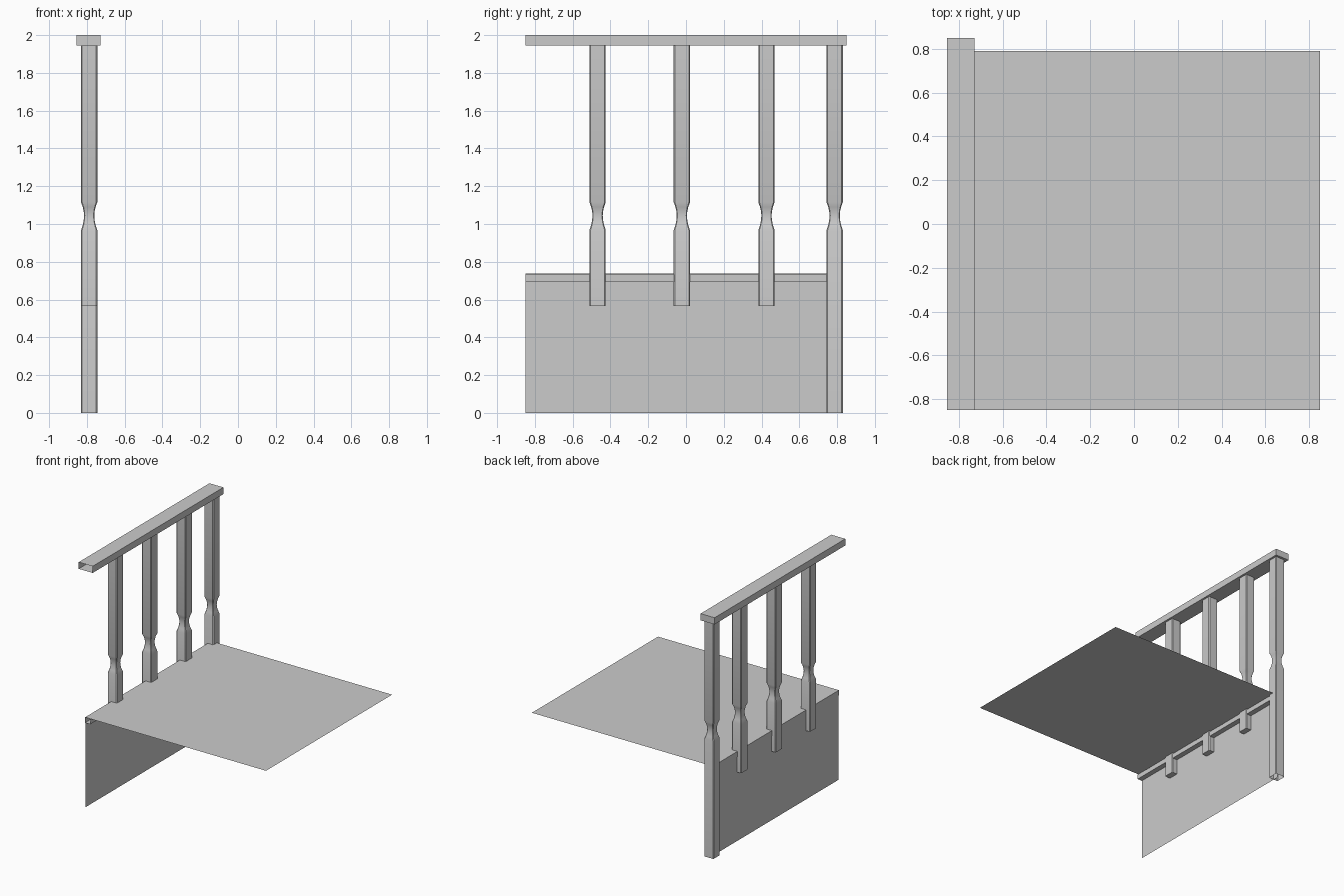
import bpy, bmesh

if "Cube" in bpy.data.objects:
    bpy.data.objects.remove(bpy.data.objects["Cube"])

POST_X = -0.788      # shared centre line of posts and riser
POST_HALF = 0.043
RAIL_BOTTOM = 1.945


def finish(name, bm, smooth=False):
    mesh = bpy.data.meshes.new(name)
    bm.to_mesh(mesh)
    bm.free()
    obj = bpy.data.objects.new(name, mesh)
    bpy.context.collection.objects.link(obj)
    if smooth:
        bpy.ops.object.select_all(action='DESELECT')
        obj.select_set(True)
        bpy.context.view_layer.objects.active = obj
        bpy.ops.object.shade_smooth_by_angle(angle=0.6)
    return obj


def strip(name, profile, y0, y1, closed=False, back_cap=False):
    """Sweep an (x, z) profile along y."""
    bm = bmesh.new()
    front = [bm.verts.new((x, y0, z)) for x, z in profile]
    back = [bm.verts.new((x, y1, z)) for x, z in profile]
    n = len(profile)
    for i in range(n if closed else n - 1):
        j = (i + 1) % n
        bm.faces.new((front[i], back[i], back[j], front[j]))
    if back_cap:
        bm.faces.new(back)
    bmesh.ops.recalc_face_normals(bm, faces=bm.faces)
    return finish(name, bm)


def post(name, y, bottom, capped):
    """Square post with eased corners and a carved waist."""
    h, c = POST_HALF, 0.86
    rings = [(bottom, h), (0.968, h), (0.995, 0.034), (1.02, 0.029),
             (1.045, 0.027), (1.068, 0.029), (1.09, 0.034),
             (1.115, h), (RAIL_BOTTOM, h)]
    corners = [(1, -c), (1, c), (c, 1), (-c, 1),
               (-1, c), (-1, -c), (-c, -1), (c, -1)]
    bm = bmesh.new()
    loops = [[bm.verts.new((POST_X + r * a, y + r * b, z)) for a, b in corners]
             for z, r in rings]
    for lo, hi in zip(loops, loops[1:]):
        for i in range(8):
            j = (i + 1) % 8
            bm.faces.new((lo[i], lo[j], hi[j], hi[i]))
    if capped:
        bm.faces.new(loops[0][::-1])
    return finish(name, bm, smooth=True)


# Balusters and the full-height newel post
for k, y in enumerate((-0.468, -0.022, 0.426)):
    post(f"baluster_{k + 1}", y, 0.567, True)
post("newel_post", 0.787, 0.0, False)

# Handrail: box tube, open at the front end
strip("handrail", [(-0.855, RAIL_BOTTOM), (-0.728, RAIL_BOTTOM),
                   (-0.728, 2.0), (-0.855, 2.0)],
      -0.85, 0.85, closed=True, back_cap=True)

# Landing floor
floor = strip("landing_floor", [(-0.797, 0.739), (0.85, 0.739)], -0.85, 0.79)
floor.data.flip_normals() if floor.data.polygons[0].normal.z < 0 else None

# Side panel below the landing
panel = strip("side_panel", [(-0.793, 0.0), (-0.793, 0.694)], -0.85, 0.787)
panel.data.flip_normals() if panel.data.polygons[0].normal.x > 0 else None

# Trim strip along the landing edge, open at the ends
strip("edge_trim", [(-0.797, 0.739), (-0.797, 0.694),
                    (-0.75, 0.694), (-0.75, 0.733)], -0.85, 0.787)
